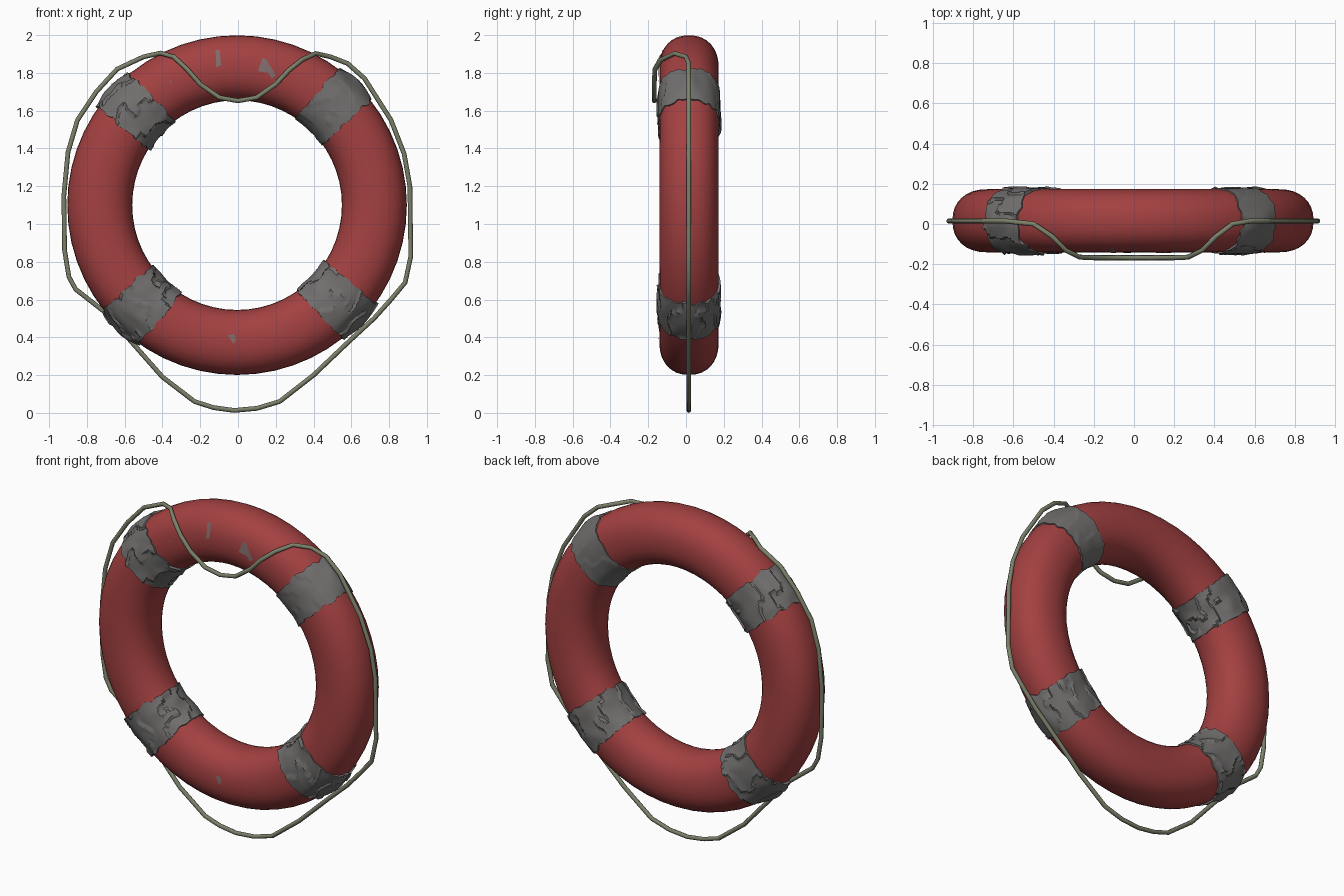
import bpy, bmesh, math
from mathutils import Vector, noise

cube = bpy.data.objects.get("Cube")
if cube:
    bpy.data.objects.remove(cube)

CENTRE = Vector((-0.005, 0.016, 1.1))
RING, TUBE, DEPTH = 0.727, 0.172, 0.157


def material(name, rgb):
    m = bpy.data.materials.new(name)
    m.use_nodes = True
    m.diffuse_color = (*rgb, 1)
    bsdf = m.node_tree.nodes["Principled BSDF"]
    bsdf.inputs["Base Color"].default_value = (*rgb, 1)
    bsdf.inputs["Roughness"].default_value = 0.8
    return m


red = material("faded red", (0.37, 0.052, 0.053))
grey = material("tape grey", (0.165, 0.16, 0.157))
green = material("rope olive", (0.20, 0.22, 0.145))
worn = material("worn patch", (0.22, 0.15, 0.148))


def power(v):
    return math.copysign(abs(v) ** 0.9, v)


def ring_point(a, t, lift=0.0):
    """Point on the ring: a runs round the ring, t round the tube (front at pi/2)."""
    r = RING + (TUBE + lift) * power(math.cos(t))
    y = -(DEPTH + lift) * power(math.sin(t))
    return CENTRE + Vector((r * math.cos(a), y, r * math.sin(a)))


def finish(name, bm, mat, angle=40):
    bmesh.ops.recalc_face_normals(bm, faces=bm.faces)
    me = bpy.data.meshes.new(name)
    bm.to_mesh(me)
    bm.free()
    me.materials.append(mat)
    ob = bpy.data.objects.new(name, me)
    bpy.context.collection.objects.link(ob)
    bpy.ops.object.select_all(action="DESELECT")
    ob.select_set(True)
    bpy.context.view_layer.objects.active = ob
    bpy.ops.object.shade_smooth_by_angle(angle=math.radians(angle))
    return ob


def skin(name, columns, mat, closed, angle=40):
    """Join closed loops of points into a tube surface."""
    bm = bmesh.new()
    loops = [[bm.verts.new(p) for p in col] for col in columns]
    pairs = list(zip(loops, loops[1:]))
    if closed:
        pairs.append((loops[-1], loops[0]))
    for a, b in pairs:
        n = len(a)
        for i in range(n):
            j = (i + 1) % n
            bm.faces.new((a[i], a[j], b[j], b[i]))
    return finish(name, bm, mat, angle)


# Buoyant ring
SEG, SIDES = 56, 32
skin("ring_float",
     [[ring_point(math.tau * i / SEG, math.tau * j / SIDES) for j in range(SIDES)]
      for i in range(SEG)], red, True)


# Tape bands with torn edges, overlapping folds and a bulge over the rope
def band(name, start, end, wrinkle, seed):
    rows, cols = 128, 14
    columns = []
    for c in range(-1, cols + 2):
        s = min(max(c / cols, 0), 1)
        rim = c in (-1, cols + 1)
        col = []
        for j in range(rows):
            t = math.tau * j / rows
            spot = Vector((2 * math.cos(t), 2 * math.sin(t), seed))
            taper = -1.5 * math.cos(t)
            lo = start - taper + 1.3 * noise.noise(spot * 2)
            hi = end + taper + 1.3 * noise.noise(spot * 2 + Vector((0, 0, 9)))
            a = math.radians(lo + (hi - lo) * s)
            wobble = noise.noise(Vector((spot.x, spot.y, seed + 2.5 * s)))
            fold = (t * 7 / math.tau + 0.7 * s * math.sin(seed) + 0.8 * wobble) % 1
            lift = 0.005 + wrinkle * 0.012 * fold ** 2
            outer = max(0, math.cos(t)) ** 40
            lift += 0.016 * outer * math.sin(math.pi * s)
            col.append(ring_point(a, t, -0.006 if rim else lift))
        columns.append(col)
    skin(name, columns, grey, False, 35)


band("band_upper_left", 37, 54.5, 0.35, 3)
band("band_upper_right", 128, 146, 1.0, 8)
band("band_lower_right", 217, 236, 0.9, 14)
band("band_lower_left", 307, 326, 0.9, 21)

# Grab rope, a closed loop given as x, y, z
ROPE = [
    (0, -.168, 1.652), (.1, -.168, 1.67), (.2, -.168, 1.74), (.27, -.165, 1.815),
    (.34, -.13, 1.87), (.41, -.06, 1.903), (.49, 0, 1.885), (.58, .015, 1.85),
    (.67, .015, 1.77), (.74, .015, 1.66), (.81, .015, 1.55), (.88, .015, 1.37),
    (.91, .015, 1.2), (.915, .015, .83), (.885, .015, .69), (.81, .015, .6),
    (.72, .015, .5), (.6, .015, .39), (.4, .015, .2), (.22, .015, .06),
    (.1, .015, .024), (-.02, .015, .013), (-.13, .015, .028), (-.23, .015, .06),
    (-.4, .015, .19), (-.55, .015, .36), (-.7, .015, .53), (-.86, .015, .655),
    (-.895, .015, .72), (-.918, .015, .86), (-.922, .015, 1.15), (-.9, .015, 1.38),
    (-.85, .015, 1.55), (-.75, .015, 1.7), (-.64, .015, 1.82), (-.5, 0, 1.885),
    (-.41, -.06, 1.905), (-.34, -.13, 1.885), (-.27, -.165, 1.82),
    (-.2, -.168, 1.74), (-.1, -.168, 1.67)]
points = [Vector(p) for p in ROPE]
columns = []
for i, p in enumerate(points):
    along = (points[(i + 1) % len(points)] - points[i - 1]).normalized()
    # Each cross-section uses the depth axis and its perpendicular
    side = along.cross(Vector((0, 1, 0))).normalized()
    up = side.cross(along)
    columns.append([p + 0.0125 * (math.cos(math.tau * k / 8) * side
                                  + math.sin(math.tau * k / 8) * up) for k in range(8)])
skin("grab_rope", columns, green, True, 60)


# Scuffed patches laid over the front of the ring
def scuff(name, outline):
    bm = bmesh.new()

    def place(x, z):
        d = Vector((x, z)) - Vector((CENTRE.x, CENTRE.z))
        c = max(-1, min(1, (d.length - RING) / TUBE))
        t = math.acos(math.copysign(abs(c) ** (1 / 0.9), c))
        return bm.verts.new(ring_point(math.atan2(d.y, d.x), t, 0.004))

    n = len(outline)
    hub = place(sum(p[0] for p in outline) / n, sum(p[1] for p in outline) / n)
    rim = [place(*p) for p in outline]
    for i in range(n):
        bm.faces.new((hub, rim[i], rim[(i + 1) % n]))
    ob = finish(name, bm, worn)
    # Keep the outside of the plate facing forward
    if ob.data.polygons[0].normal.y > 0:
        ob.data.flip_normals()


scuff("scuff_strip", [(-.12, 1.92), (-.095, 1.92), (-.09, 1.84), (-.115, 1.83)])
scuff("scuff_wedge", [(.13, 1.88), (.15, 1.87), (.2, 1.79), (.18, 1.77),
                      (.16, 1.8), (.105, 1.81)])
scuff("scuff_dot", [(-.365, 1.76), (-.35, 1.755), (-.355, 1.74)])
scuff("scuff_low", [(-.055, .41), (-.02, .415), (-.01, .385), (-.025, .365), (-.04, .39)])
